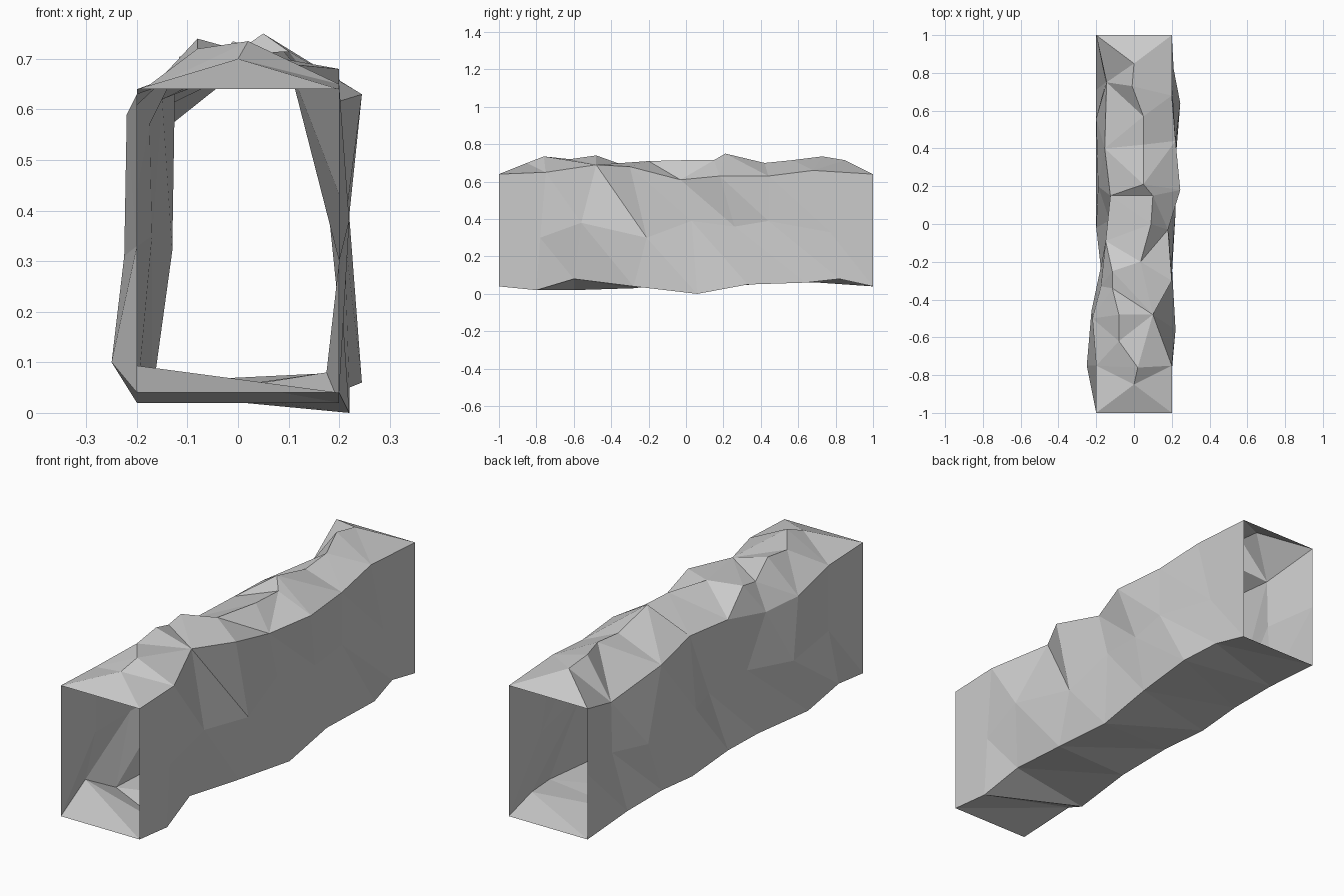
import bpy
import bmesh
from mathutils import Vector

default_cube = bpy.data.objects.get("Cube")
if default_cube:
    bpy.data.objects.remove(default_cube, do_unlink=True)

# Stone colour shared by the whole tunnel
stone = bpy.data.materials.new("grey_stone")
stone.use_nodes = True
stone.diffuse_color = (0.6, 0.6, 0.6, 1)
shader = next(n for n in stone.node_tree.nodes if n.type == 'BSDF_PRINCIPLED')
shader.inputs["Base Color"].default_value = stone.diffuse_color
shader.inputs["Roughness"].default_value = 1

HALF_WIDTH = 0.2
FLOOR, MIDDLE, CEILING = 0.04, 0.34, 0.64


def rail(side, height, *points):
    """Rugged lengthwise edge, closed by the straight corners of the two openings."""
    ends = [Vector((side * HALF_WIDTH, y, height)) for y in (-1, 1)]
    return [ends[0]] + [Vector(p) for p in points] + [ends[1]]


def regular_strip(first, second):
    """Facets between two rails of equal length, all split the same way."""
    triangles = []
    for i in range(len(first) - 1):
        triangles.append((first[i], first[i + 1], second[i]))
        triangles.append((first[i + 1], second[i + 1], second[i]))
    return triangles


def zipped_strip(first, second):
    """Facets between rails of different lengths, using the shorter diagonal."""
    i = j = 0
    triangles = []
    while i < len(first) - 1 or j < len(second) - 1:
        if j == len(second) - 1:
            use_first = True
        elif i == len(first) - 1:
            use_first = False
        else:
            step_first = (first[i + 1] - second[j]).length
            step_second = (second[j + 1] - first[i]).length
            use_first = step_first <= step_second
        if use_first:
            triangles.append((first[i], first[i + 1], second[j]))
            i += 1
        else:
            triangles.append((first[i], second[j + 1], second[j]))
            j += 1
    return triangles


def make_part(name, triangles):
    """Turn a facet list into one flat shaded sheet."""
    bm = bmesh.new()
    for triangle in triangles:
        bm.faces.new([bm.verts.new(corner) for corner in triangle])
    bmesh.ops.remove_doubles(bm, verts=bm.verts, dist=0.0001)
    mesh = bpy.data.meshes.new(name)
    bm.to_mesh(mesh)
    bm.free()
    mesh.materials.append(stone)
    part = bpy.data.objects.new(name, mesh)
    bpy.context.collection.objects.link(part)
    return part


# Edges of the wall on the +x side
left_foot = rail(1, FLOOR,
                 (.2, -.8, .02), (.175, -.6, .08), (.2, -.28, .04), (.22, .06, 0),
                 (.22, .33, .05), (.245, .64, .06), (.21, .82, .08))
left_middle = rail(1, MIDDLE,
                   (.2, -.78, .3), (.22, -.56, .38), (.2, -.21, .3), (.18, .03, .39),
                   (.21, .26, .36), (.22, .44, .39), (.2, .77, .33))
left_eave = rail(1, CEILING,
                 (.2, -.75, .65), (.1, -.48, .69), (.2, -.3, .68), (.18, -.03, .61),
                 (.245, .18, .63), (.22, .44, .63), (.2, .68, .66))

# Edges of the wall on the -x side
right_foot = rail(-1, FLOOR,
                  (-.25, -.75, .1), (-.2, -.6, .02), (-.17, -.28, .03), (-.2, -.02, .06),
                  (-.2, .24, .04), (-.2, .46, .06), (-.2, .71, .06))
right_middle = rail(-1, MIDDLE,
                    (-.2, -.75, .33), (-.225, -.46, .31), (-.17, -.2, .35), (-.13, .02, .32),
                    (-.19, .2, .33), (-.2, .56, .31), (-.15, .75, .33))
right_eave = rail(-1, CEILING,
                  (-.2, -.75, .63), (-.22, -.5, .59), (-.175, -.33, .57), (-.15, -.09, .62),
                  (-.125, .15, .63), (-.155, .4, .6), (-.145, .75, .56))

# Winding crest of the roof
crest = [Vector(p) for p in (
    (0, -.85, .7), (.02, -.76, .735), (-.08, -.62, .72), (-.08, -.48, .74),
    (-.115, -.34, .69), (-.115, -.25, .705), (.035, -.2, .71), (.09, 0, .715),
    (.1, .15, .715), (.05, .21, .75), (.05, .42, .7), (.05, .57, .715),
    (-.01, .73, .735), (0, .85, .715))]

# Walls and floor
make_part("left_wall", regular_strip(left_foot, left_middle)
          + regular_strip(left_middle, left_eave))
make_part("right_wall", regular_strip(right_eave, right_middle)
          + regular_strip(right_middle, right_foot))
make_part("floor", regular_strip(right_foot, left_foot))

# Roof with a sloping facet above each opening
gables = [(left_eave[0], crest[0], right_eave[0]),
          (left_eave[-1], right_eave[-1], crest[-1])]
make_part("roof", zipped_strip(left_eave, crest)
          + zipped_strip(crest, right_eave) + gables)
